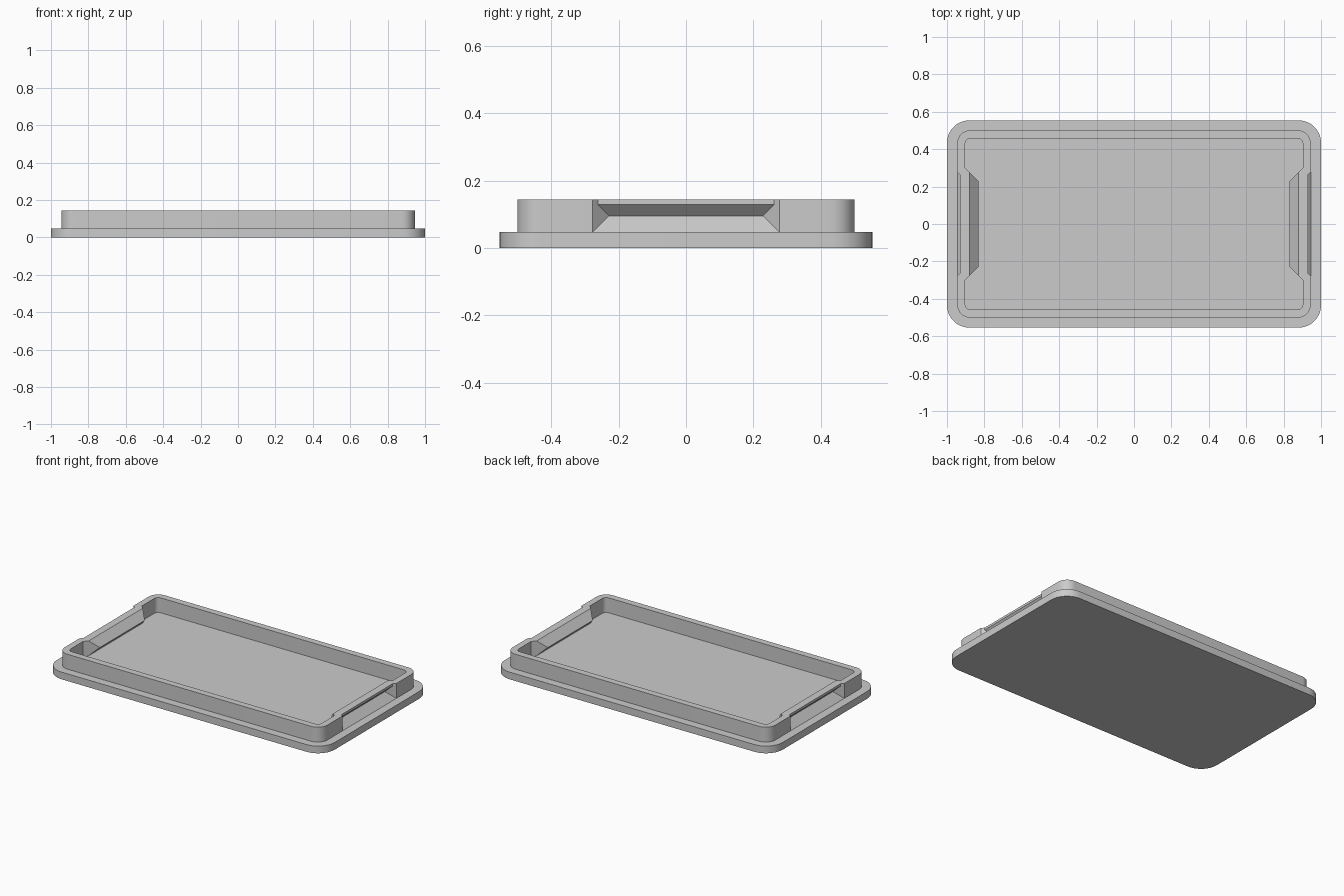
import bpy
import bmesh
import math

if "Cube" in bpy.data.objects:
    bpy.data.objects.remove(bpy.data.objects["Cube"], do_unlink=True)

BASE_TOP, RIM_TOP, RIDGE_Z = 0.047, 0.144, 0.096

grey = bpy.data.materials.new("light grey")
grey.use_nodes = True
colour = (0.6, 0.6, 0.6, 1)
grey.diffuse_color = colour
grey.node_tree.nodes["Principled BSDF"].inputs["Base Color"].default_value = colour


def make_object(name, bm):
    bmesh.ops.recalc_face_normals(bm, faces=bm.faces)
    mesh = bpy.data.meshes.new(name)
    bm.to_mesh(mesh)
    bm.free()
    mesh.materials.append(grey)
    obj = bpy.data.objects.new(name, mesh)
    bpy.context.collection.objects.link(obj)
    return obj


def rounded_slab(name, half_x, half_y, radius, z0, z1, steps=10):
    """Rounded rectangle extruded from z0 to z1."""
    bm = bmesh.new()
    ring = []
    for quarter, (sx, sy) in enumerate([(1, 1), (-1, 1), (-1, -1), (1, -1)]):
        for i in range(steps + 1):
            a = math.pi / 2 * (quarter + i / steps)
            ring.append(bm.verts.new((sx * (half_x - radius) + radius * math.cos(a),
                                      sy * (half_y - radius) + radius * math.sin(a), z0)))
    face = bm.faces.new(ring)
    top = bmesh.ops.extrude_face_region(bm, geom=[face])["geom"]
    moved = [g for g in top if isinstance(g, bmesh.types.BMVert)]
    bmesh.ops.translate(bm, verts=moved, vec=(0, 0, z1 - z0))
    return make_object(name, bm)


def flared_wedge(name, side, profile, inset):
    """Convex wedge from an (x, z) profile; its ends flare at 45 degrees."""
    bm = bmesh.new()
    for x, z in profile:
        for end in (-1, 1):
            bm.verts.new((side * x, end * (x - inset), z))
    bmesh.ops.convex_hull(bm, input=bm.verts)
    bmesh.ops.dissolve_limit(bm, angle_limit=0.01, verts=bm.verts, edges=bm.edges)
    return make_object(name, bm)


def combine(target, tool, operation):
    mod = target.modifiers.new("combine", "BOOLEAN")
    mod.operation, mod.solver, mod.object = operation, "EXACT", tool
    bpy.context.view_layer.objects.active = target
    bpy.ops.object.modifier_apply(modifier=mod.name)
    bpy.data.objects.remove(tool, do_unlink=True)


# Raised rim, hollowed out
rim = rounded_slab("rim", 0.945, 0.501, 0.07, 0.02, RIM_TOP)
combine(rim, rounded_slab("well", 0.903, 0.458, 0.03, 0, 0.2), "DIFFERENCE")

# Ridge inside each end wall, with a finger recess behind it
ridge = [(0.832, RIDGE_Z), (0.88, RIM_TOP), (0.92, RIM_TOP), (0.92, 0.008)]
recess = [(0.896, RIDGE_Z), (0.996, RIDGE_Z + 0.1), (0.996, RIDGE_Z - 0.1)]
lip_slot = [(0.929, 0.1), (0.929, 0.2), (0.99, 0.1), (0.99, 0.2)]
for side in (-1, 1):
    combine(rim, flared_wedge("ridge", side, ridge, 0.602), "UNION")
for side in (-1, 1):
    combine(rim, flared_wedge("recess", side, recess, 0.667), "DIFFERENCE")
    combine(rim, flared_wedge("lip_slot", side, lip_slot, 0.667), "DIFFERENCE")

# Base plate joined to the rim as one solid tray
tray = rounded_slab("tray_lid", 1, 0.554, 0.12, 0, BASE_TOP)
combine(tray, rim, "UNION")

bpy.ops.object.select_all(action="DESELECT")
tray.select_set(True)
bpy.context.view_layer.objects.active = tray
bpy.ops.object.shade_smooth_by_angle(angle=math.radians(30))
